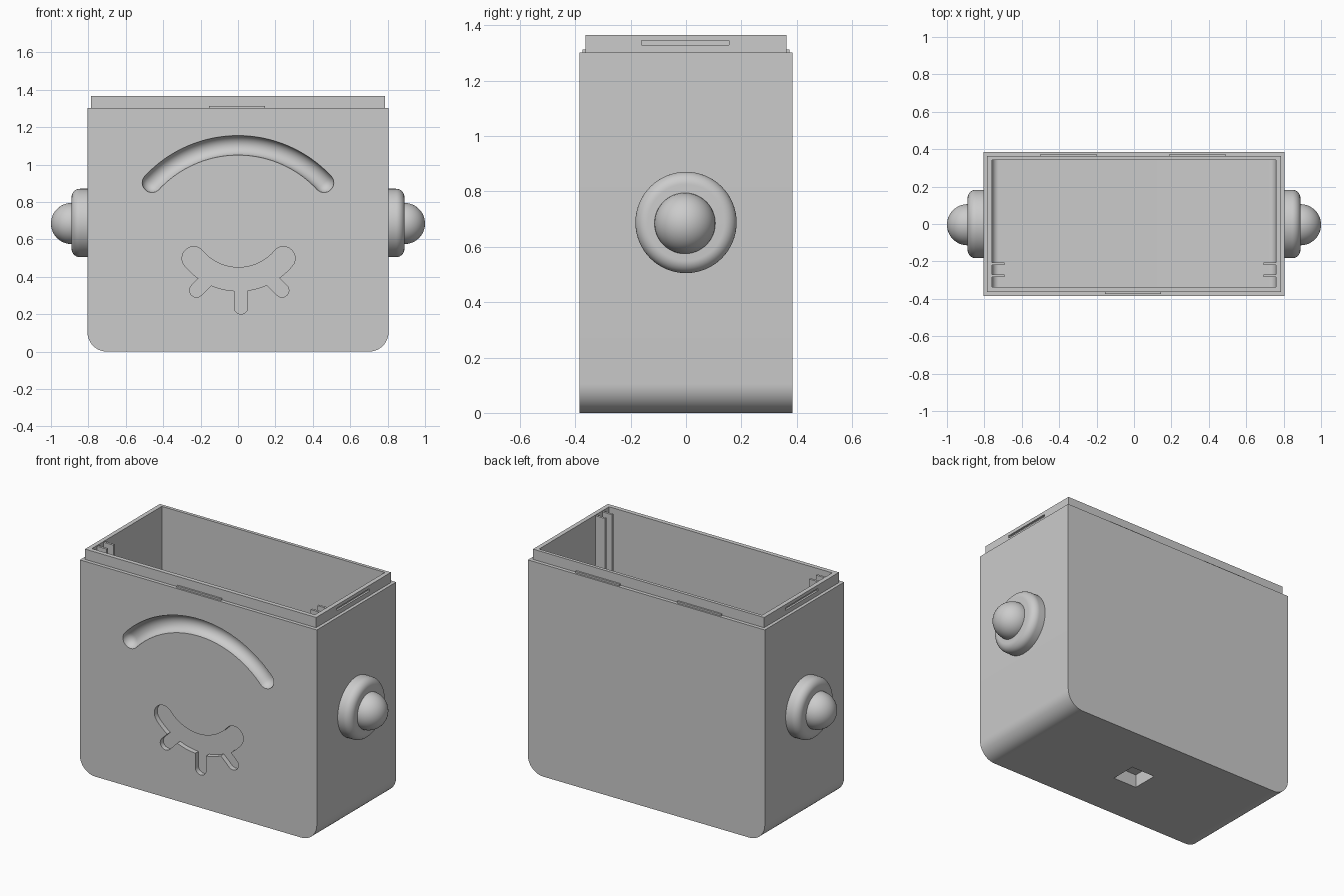
import bpy, bmesh
from math import sin, cos, pi, asin
from mathutils import Vector, Matrix

if "Cube" in bpy.data.objects:
    bpy.data.objects.remove(bpy.data.objects["Cube"], do_unlink=True)

GREY = (0.6, 0.6, 0.6, 1)
plain_grey = bpy.data.materials.new("plain_grey")
plain_grey.diffuse_color = GREY
plain_grey.use_nodes = True
plain_grey.node_tree.nodes["Principled BSDF"].inputs["Base Color"].default_value = GREY


def finish(name, bm):
    bmesh.ops.recalc_face_normals(bm, faces=bm.faces)
    mesh = bpy.data.meshes.new(name)
    bm.to_mesh(mesh)
    bm.free()
    mesh.materials.append(plain_grey)
    obj = bpy.data.objects.new(name, mesh)
    bpy.context.collection.objects.link(obj)
    return obj


def box(name, x0, x1, y0, y1, z0, z1):
    bm = bmesh.new()
    size = Matrix.Diagonal((x1 - x0, y1 - y0, z1 - z0, 1))
    place = Matrix.Translation(((x0 + x1) / 2, (y0 + y1) / 2, (z0 + z1) / 2))
    bmesh.ops.create_cube(bm, size=1, matrix=place @ size)
    return finish(name, bm)


def extrude(name, outline, y0, y1):
    """Extrude an (x, z) outline from y0 to y1."""
    bm = bmesh.new()
    face = bm.faces.new([bm.verts.new((x, y0, z)) for x, z in outline])
    made = bmesh.ops.extrude_face_region(bm, geom=[face])["geom"]
    verts = [v for v in made if isinstance(v, bmesh.types.BMVert)]
    bmesh.ops.translate(bm, verts=verts, vec=(0, y1 - y0, 0))
    return finish(name, bm)


def tub_outline(half, bottom, top, r, steps=12):
    """Square top corners, rounded bottom corners."""
    pts = [(half, top), (-half, top)]
    for cx, start in ((-half + r, pi), (half - r, 1.5 * pi)):
        for i in range(steps + 1):
            a = start + i * pi / 2 / steps
            pts.append((cx + r * cos(a), bottom + r + r * sin(a)))
    return pts


def arc(cx, cz, r, half_angle, middle, steps=32):
    return [Vector((cx + r * cos(a), cz + r * sin(a))) for a in
            (middle + half_angle * (2 * i / steps - 1) for i in range(steps + 1))]


def stroke_outline(path, r, steps=12):
    """Outline of a round-ended stroke along a path."""
    pts = []
    for line in (path, path[::-1]):
        for i, p in enumerate(line):
            t = (line[min(i + 1, len(line) - 1)] - line[max(i - 1, 0)]).normalized()
            pts.append(p + r * Vector((t.y, -t.x)))
        side = Vector((t.y, -t.x))
        for k in range(1, steps):
            a = k * pi / steps
            pts.append(line[-1] + r * (cos(a) * side + sin(a) * t))
    return pts


def round_tube(name, path, r, y, sides=32, steps=8):
    """Tube along an (x, z) path with domed ends."""
    first = (path[0] - path[1]).normalized()
    last = (path[-1] - path[-2]).normalized()
    angles = [k * pi / 2 / steps for k in range(1, steps)]
    rings = [(path[0] + first * r * sin(a), -first, r * cos(a)) for a in reversed(angles)]
    for i, p in enumerate(path):
        t = path[min(i + 1, len(path) - 1)] - path[max(i - 1, 0)]
        rings.append((p, t.normalized(), r))
    rings += [(path[-1] + last * r * sin(a), last, r * cos(a)) for a in angles]
    bm = bmesh.new()
    loops = []
    for c, t, rad in rings:
        loops.append([])
        for k in range(sides):
            a = 2 * pi * (k + 0.5) / sides
            q = c + rad * cos(a) * Vector((-t.y, t.x))
            loops[-1].append(bm.verts.new((q.x, y + rad * sin(a), q.y)))
    for a, b in zip(loops, loops[1:]):
        for k in range(sides):
            n = (k + 1) % sides
            bm.faces.new((a[k], a[n], b[n], b[k]))
    bm.faces.new(loops[0])
    bm.faces.new(loops[-1])
    return finish(name, bm)


def cut(obj, cutters):
    bpy.context.view_layer.objects.active = obj
    for c in cutters:
        c.hide_render = True
        mod = obj.modifiers.new("cut", 'BOOLEAN')
        mod.operation, mod.solver, mod.object = 'DIFFERENCE', 'EXACT', c
        bpy.ops.object.modifier_apply(modifier=mod.name)


def smooth(obj):
    bpy.ops.object.select_all(action='DESELECT')
    obj.select_set(True)
    bpy.context.view_layer.objects.active = obj
    bpy.ops.object.shade_smooth_by_angle(angle=0.6)


FRONT = -0.385
body = extrude("body", tub_outline(0.805, 0, 1.303, 0.105), FRONT, 0.385)
lip = box("lip", -0.785, 0.785, -0.363, 0.363, 1.303, 1.366)

# Hollow inside, shared by the body and the lip
cavity = extrude("cavity_cutter", tub_outline(0.758, 0.1, 1.5, 0.035), -0.336, 0.343)

# Curved brow groove and closed-eye recess on the front
half = asin(0.46 / 0.629)
brow = round_tube("brow_cutter", arc(0, 0.474, 0.629, half, pi / 2, 48), 0.0525, -0.39)
strokes = [
    (arc(0.003, 0.70, 0.313, asin(0.24 / 0.313), 1.5 * pi), 0.0625),
    ([Vector((-0.14, 0.41)), Vector((-0.222, 0.328))], 0.037),
    ([Vector((0.15, 0.41)), Vector((0.235, 0.328))], 0.037),
    ([Vector((0.016, 0.38)), Vector((0.016, 0.237))], 0.036),
]
eye = [extrude("eye_cutter", stroke_outline(p, r), FRONT - 0.05, FRONT + 0.03)
       for p, r in strokes]

# Square socket underneath
socket = box("socket_cutter", -0.08, 0.08, -0.08, 0.08, -0.1, 0.08)

# Slots in the ends of the lip
slots = [box("slot_cutter", s * 0.785 - 0.012, s * 0.785 + 0.012, -0.16, 0.155, 1.33, 1.345)
         for s in (-1, 1)]

cut(body, [cavity, brow, socket] + eye)
cut(lip, [cavity] + slots)
for c in [cavity, brow, socket] + eye + slots:
    bpy.data.objects.remove(c, do_unlink=True)
smooth(body)

# Small catches at the foot of the lip
box("front_catch", -0.155, 0.145, -0.374, -0.36, 1.3, 1.313)
for x in (-0.35, 0.34):
    box("back_catch", x - 0.15, x + 0.15, 0.36, 0.374, 1.3, 1.313)

for s, side in ((1, "left"), (-1, "right")):
    # Guide rails for a slide-in board
    for y in (-0.213, -0.277):
        x0, x1 = sorted((s * 0.693, s * 0.765))
        box(side + "_guide_rail", x0, x1, y - 0.007, y + 0.007, 0.09, 1.36)

    # Rounded collar lathed around the x axis
    profile = [(0.80, 0), (0.80, 0.183)]
    for i in range(13):
        a = pi / 2 * (1 - i / 12)
        profile.append((0.845 + 0.045 * cos(a), 0.138 + 0.045 * sin(a)))
    profile.append((0.89, 0))
    bm = bmesh.new()
    verts = [bm.verts.new((s * x, 0, 0.688 + r)) for x, r in profile]
    edges = [bm.edges.new(pair) for pair in zip(verts, verts[1:])]
    bmesh.ops.spin(bm, geom=verts + edges, cent=(0, 0, 0.688), axis=(1, 0, 0),
                   angle=2 * pi, steps=64, use_duplicate=False)
    bmesh.ops.remove_doubles(bm, verts=bm.verts, dist=0.0001)
    smooth(finish(side + "_collar", bm))

    # Ball end
    bm = bmesh.new()
    bmesh.ops.create_uvsphere(bm, u_segments=48, v_segments=24, radius=0.11,
                              matrix=Matrix.Translation((s * 0.89, -0.004, 0.685)))
    smooth(finish(side + "_ball", bm))
